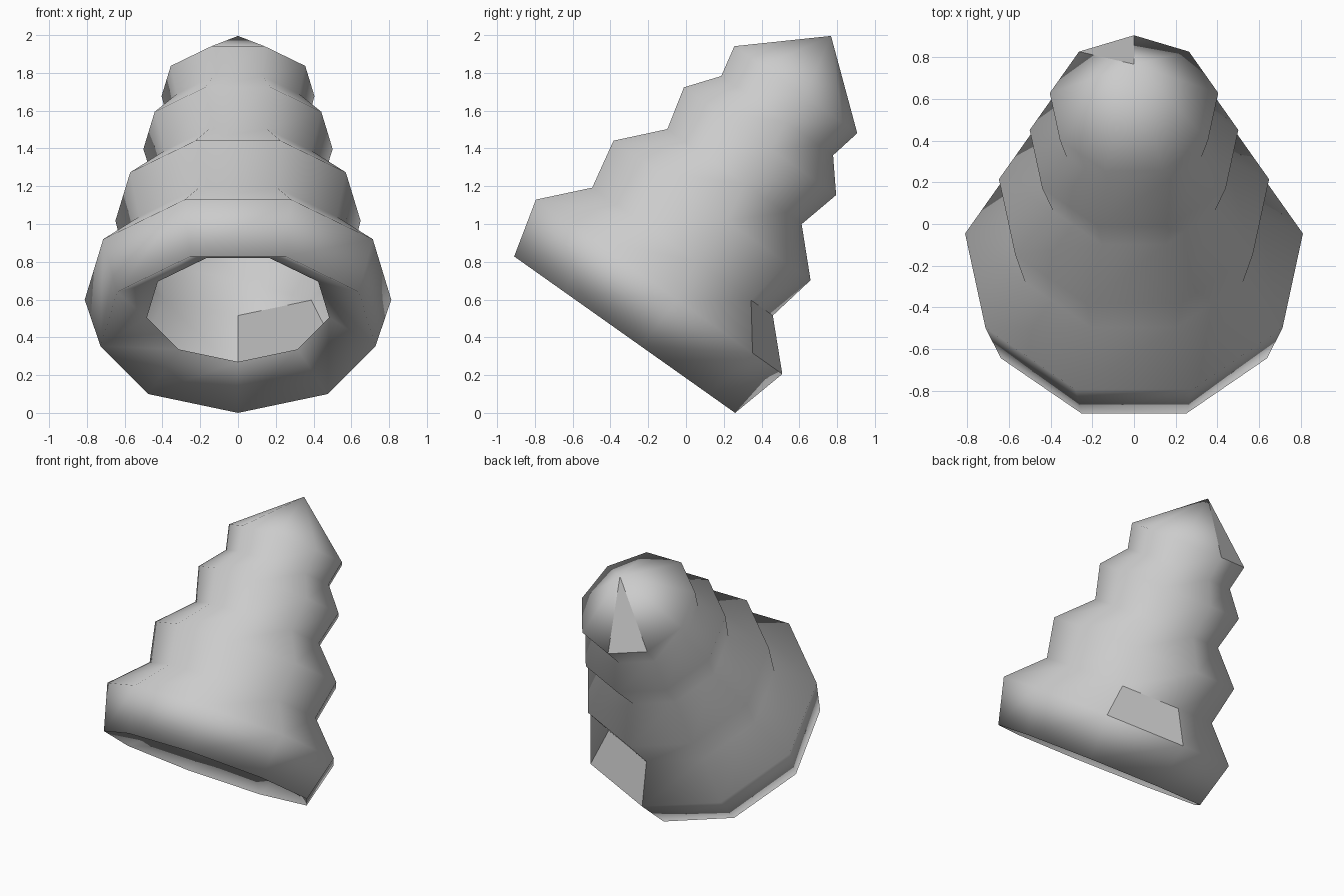
import bpy, bmesh
from math import sin, cos, pi, radians
from mathutils import Matrix

if "Cube" in bpy.data.objects:
    bpy.data.objects.remove(bpy.data.objects["Cube"])

SIDES = 9
# (radius, height along the axis): inner lip, rim, then stepped tiers
PROFILE = [(0.49, 0.155), (0.739, 0.0), (0.824, 0.312), (0.604, 0.536),
           (0.659, 0.804), (0.449, 1.019), (0.509, 1.25), (0.374, 1.413),
           (0.411, 1.582)]
TIP = 1.922

bm = bmesh.new()

# nine-sided rings stacked along the axis
rings = [[bm.verts.new((r * sin(2 * pi * i / SIDES), r * cos(2 * pi * i / SIDES), h))
          for i in range(SIDES)] for r, h in PROFILE]

# walls between rings
for k, (low, high) in enumerate(zip(rings, rings[1:])):
    for i in range(SIDES):
        j = (i + 1) % SIDES
        f = bm.faces.new((low[j], low[i], high[i], high[j]))
        # one plain flat facet above the lowest tier
        f.smooth = not (k == 2 and i == 0)

# pointed cap
tip = bm.verts.new((0, 0, TIP))
for i in range(SIDES):
    f = bm.faces.new((rings[-1][(i + 1) % SIDES], rings[-1][i], tip))
    f.smooth = i != SIDES - 1

# lean the whole body backwards and stand it on its rim corner
bm.transform(Matrix.Translation((0, -0.343, 0.427)) @ Matrix.Rotation(radians(-35.3), 4, 'X'))

mesh = bpy.data.meshes.new("tiered_bell")
bm.to_mesh(mesh)
bm.free()
bell = bpy.data.objects.new("tiered_bell", mesh)
bpy.context.collection.objects.link(bell)
